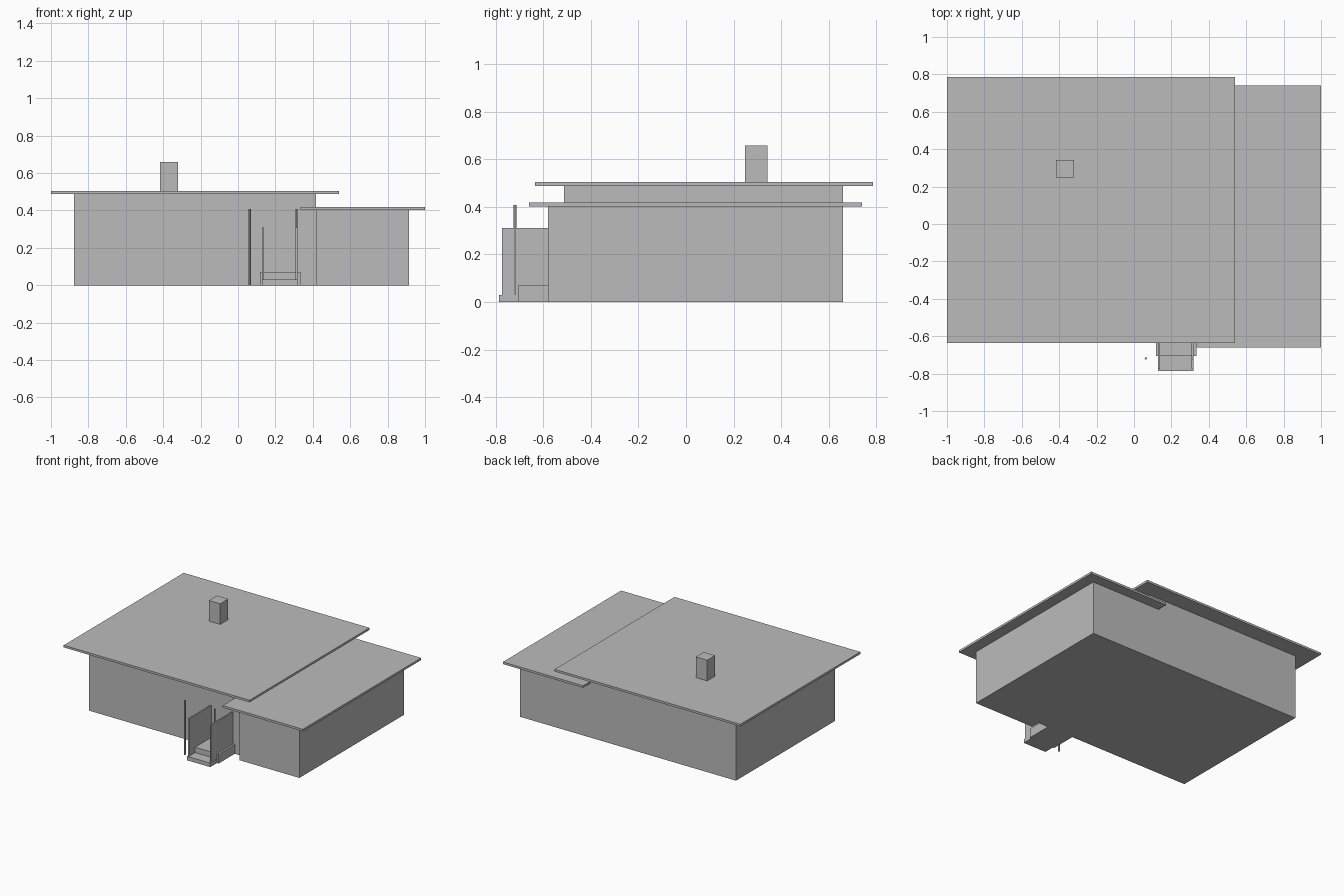
import bpy

default_cube = bpy.data.objects.get("Cube")
if default_cube:
    bpy.data.objects.remove(default_cube, do_unlink=True)

# Single plain grey for the whole house
grey = bpy.data.materials.new("plain_grey")
grey.use_nodes = True
grey.diffuse_color = (0.5, 0.5, 0.5, 1)
grey.node_tree.nodes["Principled BSDF"].inputs["Base Color"].default_value = (0.5, 0.5, 0.5, 1)


def box(name, x, y, z):
    """Axis-aligned box from (min, max) ranges."""
    ranges = (x, y, z)
    bpy.ops.mesh.primitive_cube_add(size=1, location=[(a + b) / 2 for a, b in ranges])
    obj = bpy.context.object
    obj.name = name
    obj.scale = [b - a for a, b in ranges]
    bpy.ops.object.transform_apply(location=False, rotation=False, scale=True)
    obj.data.materials.append(grey)
    return obj


# Main house with its overhanging flat roof and chimney
wall_y = -0.513
back_y = 0.66
box("main_walls", (-0.877, 0.417), (wall_y, back_y), (0, 0.487))
box("main_roof", (-1, 0.54), (-0.635, 0.785), (0.487, 0.503))
box("chimney", (-0.416, -0.321), (0.248, 0.343), (0.503, 0.658))

# Lower side wing
box("wing_walls", (0.417, 0.915), (-0.58, back_y), (0, 0.402))
box("wing_roof", (0.335, 1), (-0.66, 0.74), (0.402, 0.418))

# Entrance steps
box("lower_step", (0.128, 0.319), (-0.785, wall_y), (0, 0.03))
box("upper_step", (0.117, 0.333), (-0.705, wall_y), (0, 0.07))

# Side panels of the entrance
for side, x in (("right", 0.128), ("left", 0.308)):
    box(side + "_side_panel", (x, x + 0.01), (-0.774, wall_y), (0.0, 0.31))

# Slim posts under the roof edge
for side, x in (("right", 0.063), ("left", 0.313)):
    bpy.ops.mesh.primitive_cylinder_add(vertices=12, radius=0.006, depth=0.408,
                                        location=(x, -0.718, 0.204))
    post = bpy.context.object
    post.name = side + "_post"
    post.data.materials.append(grey)
    bpy.ops.object.shade_smooth_by_angle()
